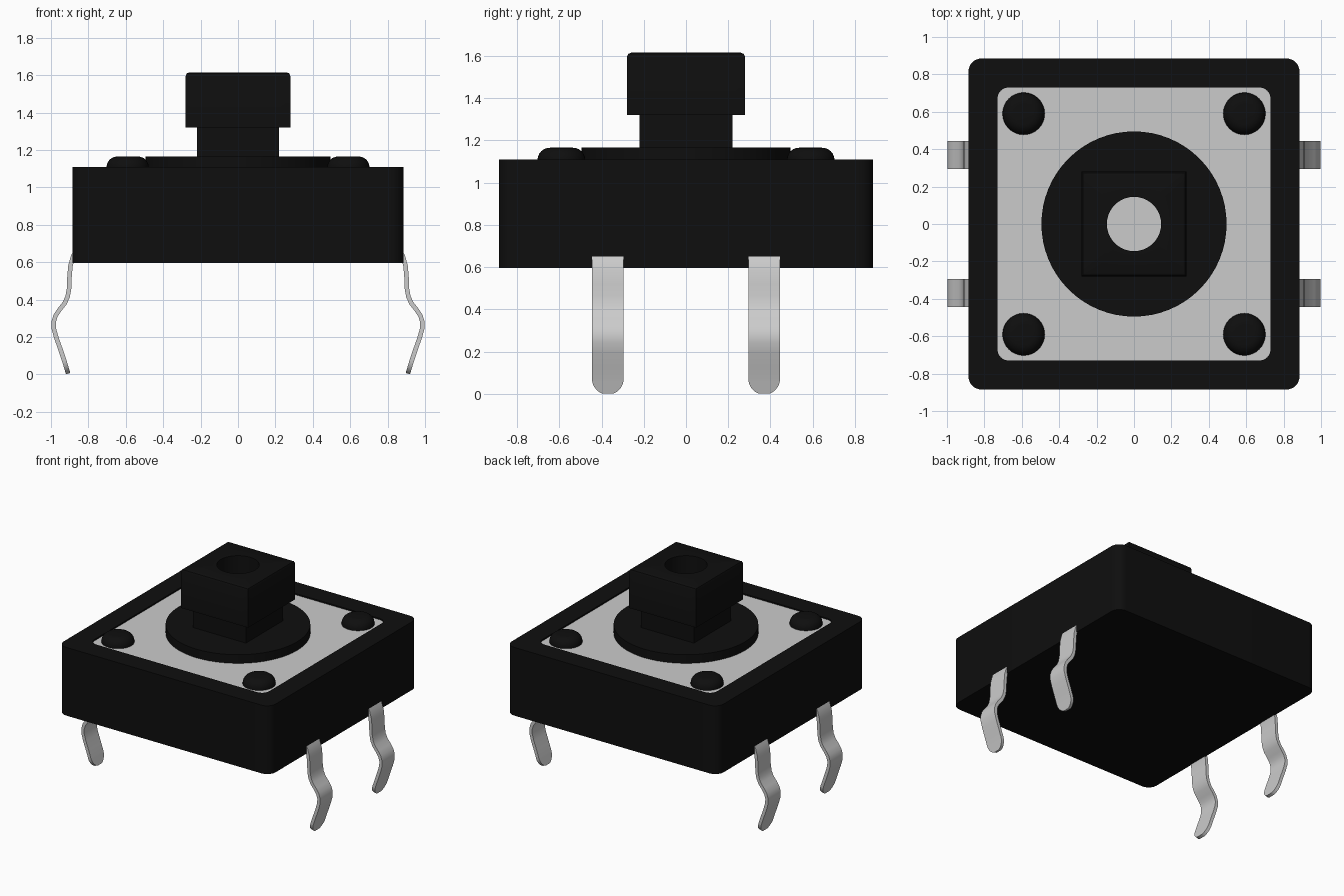
import bpy, bmesh
from math import sin, cos, pi, sqrt

if "Cube" in bpy.data.objects:
    bpy.data.objects.remove(bpy.data.objects["Cube"])


def material(name, value):
    m = bpy.data.materials.new(name)
    m.use_nodes = True
    m.diffuse_color = (value, value, value, 1)
    m.node_tree.nodes["Principled BSDF"].inputs["Base Color"].default_value = (value, value, value, 1)
    return m


BLACK = material("black plastic", 0.0045)
METAL = material("light grey metal", 0.6)


def finish(name, bm, mat, angle=0.6, thickness=0):
    bmesh.ops.recalc_face_normals(bm, faces=bm.faces)
    mesh = bpy.data.meshes.new(name)
    bm.to_mesh(mesh)
    bm.free()
    mesh.materials.append(mat)
    ob = bpy.data.objects.new(name, mesh)
    bpy.context.collection.objects.link(ob)
    bpy.ops.object.select_all(action='DESELECT')
    bpy.context.view_layer.objects.active = ob
    ob.select_set(True)
    if thickness:
        mod = ob.modifiers.new("thickness", 'SOLIDIFY')
        mod.thickness, mod.offset = thickness, 0
        bpy.ops.object.modifier_apply(modifier=mod.name)
    bpy.ops.object.shade_smooth_by_angle(angle=angle)
    return ob


def circle(r, n=64):
    return [(r * cos(2 * pi * i / n), r * sin(2 * pi * i / n)) for i in range(n)]


def square(h, n=64):
    # same point count as the circle, so the two can be bridged
    return [(h * x / max(abs(x), abs(y)), h * y / max(abs(x), abs(y))) for x, y in circle(1, n)]


def rounded(h, r, seg=8):
    pts = []
    for q in range(4):
        for i in range(seg + 1):
            a = pi / 2 * (q + i / seg)
            cx = (h - r) * (1 if q in (0, 3) else -1)
            cy = (h - r) * (1 if q < 2 else -1)
            pts.append((cx + r * cos(a), cy + r * sin(a)))
    return pts


def stack(name, layers, mat, centre=(0, 0), bottom=False, top=False):
    """Bridge a list of (outline, height) rings."""
    bm = bmesh.new()
    rings = [[bm.verts.new((x + centre[0], y + centre[1], z)) for x, y in pts] for pts, z in layers]
    for a, b in zip(rings, rings[1:]):
        for i in range(len(a)):
            j = (i + 1) % len(a)
            bm.faces.new((a[i], a[j], b[j], b[i]))
    if bottom:
        bm.faces.new(rings[0])
    if top:
        bm.faces.new(rings[-1])
    return finish(name, bm, mat)


# Housing with a shallow pocket in its top
stack("housing", [(rounded(0.885, 0.07), 0.595), (rounded(0.885, 0.07), 1.11),
                  (rounded(0.73, 0.06), 1.11), (rounded(0.73, 0.06), 1.09)],
      BLACK, bottom=True, top=True)

# Metal cover plate
stack("cover_plate", [(rounded(0.73, 0.06), 1.092), (rounded(0.73, 0.06), 1.1)],
      METAL, bottom=True, top=True)

# Plunger: round collar, square stem, wider square head, open bore
stack("plunger", [(circle(0.495), 1.095), (circle(0.495), 1.165),
                  (square(0.22), 1.165), (square(0.22), 1.32),
                  (square(0.28), 1.32), (square(0.28), 1.595),
                  (square(0.274), 1.609), (square(0.26), 1.615),
                  (circle(0.145), 1.615), (circle(0.145), 1.095)], BLACK)

# Rivet heads at the plate corners
dome = [(circle(0.113, 32), 1.095)]
for i in range(7):
    t = pi / 2 * i / 6
    dome.append((circle(0.055 + 0.058 * cos(t), 32), 1.107 + 0.058 * sin(t)))

# Bent pin centre line, from inside the housing wall to the tip
path = [(0.855, 0.68), (0.882, 0.63), (0.896, 0.58), (0.901, 0.52), (0.903, 0.46),
        (0.911, 0.415), (0.927, 0.38), (0.955, 0.345), (0.975, 0.315), (0.986, 0.28),
        (0.985, 0.245), (0.971, 0.195), (0.948, 0.13)]
for i in range(9):
    z = 0.004 + 0.071 * (1 - sin(pi / 2 * i / 8))
    path.append((0.907 + 0.3 * z, z))
WIDTH = 0.075

for sx, side in ((1, "left"), (-1, "right")):
    for sy, end in ((-1, "front"), (1, "back")):
        stack(f"{side}_{end}_rivet", dome, BLACK, centre=(0.59 * sx, 0.59 * sy), top=True)
        bm = bmesh.new()
        rows = []
        for x, z in path:
            drop = max(0, WIDTH - z)
            w = max(0.008, sqrt(max(0, WIDTH ** 2 - drop ** 2)))
            rows.append([bm.verts.new((sx * x, sy * 0.37 + k * w, z)) for k in (-1, 1)])
        for a, b in zip(rows, rows[1:]):
            bm.faces.new((a[0], a[1], b[1], b[0]))
        finish(f"{side}_{end}_pin", bm, METAL, thickness=0.024)
